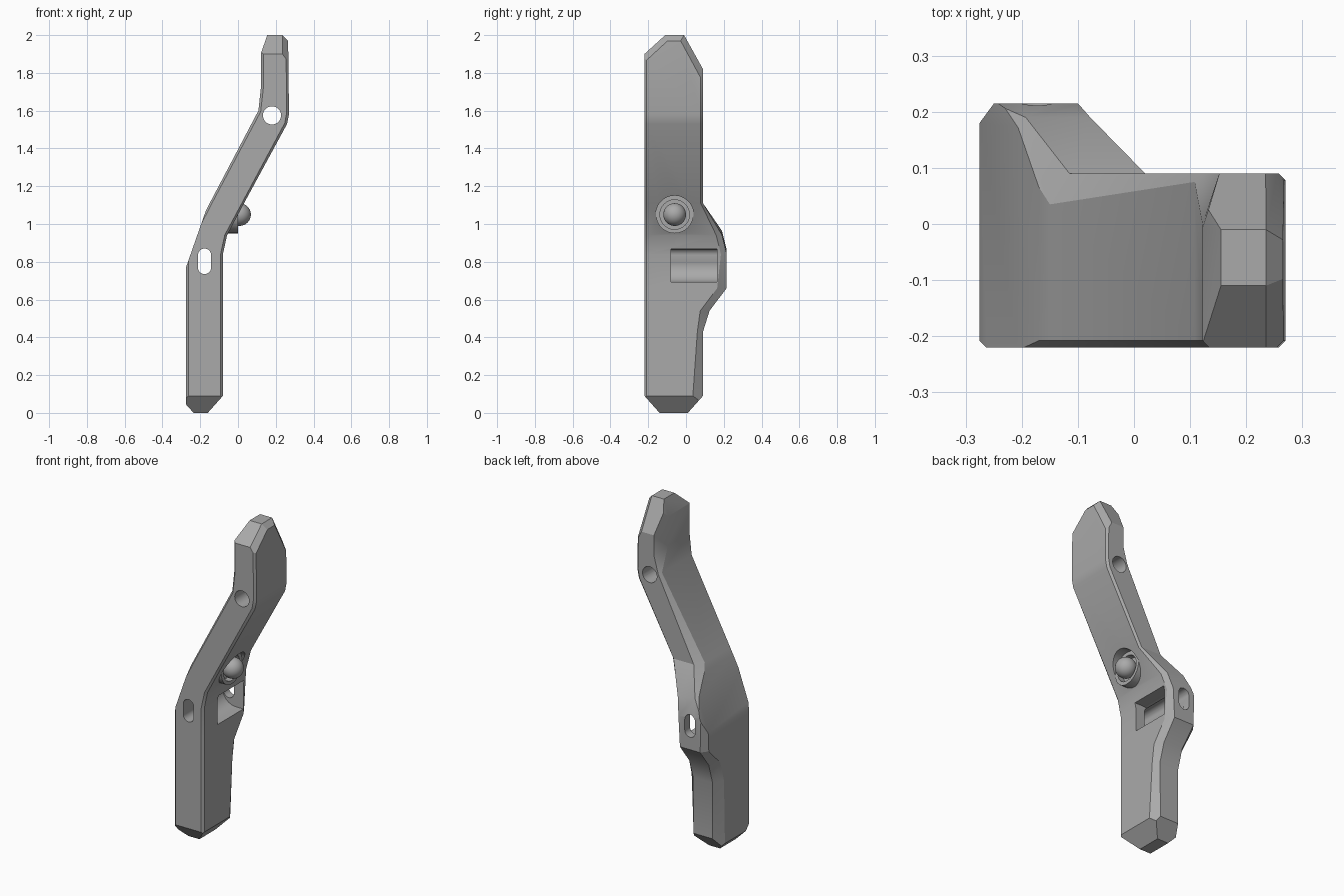
import bpy, bmesh, math
from mathutils import Vector, Matrix

if "Cube" in bpy.data.objects:
    bpy.data.objects.remove(bpy.data.objects["Cube"], do_unlink=True)

grey = bpy.data.materials.new("matte grey")
grey.use_nodes = True
colour = (0.4, 0.4, 0.4, 1)
grey.diffuse_color = colour
grey.node_tree.nodes["Principled BSDF"].inputs["Base Color"].default_value = colour


def make_object(name, bm):
    bmesh.ops.recalc_face_normals(bm, faces=bm.faces[:])
    mesh = bpy.data.meshes.new(name)
    bm.to_mesh(mesh)
    bm.free()
    mesh.materials.append(grey)
    obj = bpy.data.objects.new(name, mesh)
    bpy.context.collection.objects.link(obj)
    return obj


def activate(obj):
    bpy.ops.object.select_all(action='DESELECT')
    obj.select_set(True)
    bpy.context.view_layer.objects.active = obj


def combine(target, tool, operation):
    mod = target.modifiers.new(tool.name, 'BOOLEAN')
    mod.operation = operation
    mod.solver = 'EXACT'
    mod.object = tool
    activate(target)
    bpy.ops.object.modifier_apply(modifier=mod.name)
    bpy.data.objects.remove(tool, do_unlink=True)


def prism_y(name, profile, y0, y1):
    """Extrude an x-z outline along y."""
    bm = bmesh.new()
    face = bm.faces.new([bm.verts.new((x, y0, z)) for x, z in profile])
    new = bmesh.ops.extrude_face_region(bm, geom=[face])["geom"]
    verts = [v for v in new if isinstance(v, bmesh.types.BMVert)]
    bmesh.ops.translate(bm, verts=verts, vec=(0, y1 - y0, 0))
    return make_object(name, bm)


def cylinder_x(name, radius, x0, x1, y, z):
    bm = bmesh.new()
    place = Matrix.Translation(((x0 + x1) / 2, y, z)) @ Matrix.Rotation(math.pi / 2, 4, 'Y')
    bmesh.ops.create_cone(bm, cap_ends=True, segments=48, radius1=radius,
                          radius2=radius, depth=x1 - x0, matrix=place)
    return make_object(name, bm)


def arc(cx, cz, radius, start, end, steps=16):
    angles = [math.radians(start + (end - start) * i / steps) for i in range(steps + 1)]
    return [(cx + radius * math.cos(a), cz + radius * math.sin(a)) for a in angles]


# Sections up the bar: left z, left x, right z, right x, back y,
# then the back corner chamfers (dx, dy) for the left and right
front, edge = -0.22, 0.012
sections = [
    (0, -.275, 0, -.08, .09, .035, .07, .035, .06),
    (.43, -.275, .43, -.08, .09, .035, .06, .03, .03),
    (.55, -.275, .54, -.08, .125, .035, .06, .03, .05),
    (.66, -.275, .66, -.08, .215, .03, .04, .03, .05),
    (.87, -.275, .84, -.08, .215, .025, .03, .02, .03),
    (.97, -.223, .94, -.058, .19, .03, .04, .02, .03),
    (1.11, -.15, 1.11, .032, .09, .035, .055, edge, edge),
    (1.6, .108, 1.53, .26, .09, .015, .015, edge, edge),
    (1.73, .122, 1.58, .27, .09, .03, .09, edge, edge),
    (2, .122, 2, .265, .09, .03, .1, edge, edge),
]


def section_ring(bm, section):
    zl, xl, zr, xr, back, dxl, dyl, dxr, dyr = section
    outline = [(xl + edge, front), (xr - edge, front), (xr, front + edge),
               (xr, back - dyr), (xr - dxr, back), (xl + dxl, back),
               (xl, back - dyl), (xl, front + edge)]
    return [bm.verts.new((x, y, zl + (zr - zl) * (x - xl) / (xr - xl))) for x, y in outline]


bm = bmesh.new()
rings = [section_ring(bm, s) for s in sections]
for low, high in zip(rings, rings[1:]):
    for i in range(len(low)):
        j = (i + 1) % len(low)
        bm.faces.new((low[i], low[j], high[j], high[i]))
bm.faces.new(rings[0])
bm.faces.new(rings[-1])

# Sloping facets on both tips: point and outward direction
facets = [
    ((0, -.14, 0), (0, -.09, -.08)),
    ((0, .01, 0), (0, .09, -.08)),
    ((-.16, 0, 0), (.09, 0, -.08)),
    ((-.235, 0, 0), (-1, 0, -.9)),
    ((0, -.11, 2), (0, -.1, .11)),
    ((0, -.01, 2), (0, .18, .1)),
    ((.155, 0, 2), (-.1, 0, .035)),
    ((.235, 0, 2), (1, 0, 1)),
    ((.235, -.11, 2), (.75, -.5, .55)),
    ((.235, -.01, 2), (.75, .65, .36)),
]
for point, normal in facets:
    bmesh.ops.bisect_plane(bm, geom=bm.verts[:] + bm.edges[:] + bm.faces[:],
                           plane_co=point, plane_no=Vector(normal).normalized(),
                           clear_outer=True)
    bmesh.ops.holes_fill(bm, edges=[e for e in bm.edges if e.is_boundary], sides=0)
body = make_object("bent_bar", bm)

# Ball socket: a collar set into the slope, with a round recess above it
ball_y, ball_z = -.06, 1.05
combine(body, cylinder_x("socket_collar", .099, -.09, 0, ball_y, ball_z), 'UNION')
combine(body, cylinder_x("collar_clearance", .1, 0, .2, ball_y, ball_z), 'DIFFERENCE')
combine(body, cylinder_x("socket_hole", .078, -.04, .2, ball_y, ball_z), 'DIFFERENCE')

# Through holes and the round-floored side pocket
combine(body, prism_y("round_hole", arc(.18, 1.575, .048, 0, 348.75, 31), -1, 1), 'DIFFERENCE')
slot = arc(-.177, .835, .035, 0, 180) + arc(-.177, .77, .035, 180, 360)
combine(body, prism_y("slot_hole", slot, -1, 1), 'DIFFERENCE')
pocket = arc(-.13, .78, .088, 90, 270) + [(.1, .692), (.1, .868)]
combine(body, prism_y("side_pocket", pocket, -.08, .165), 'DIFFERENCE')

# Ball resting in the socket
bm = bmesh.new()
bmesh.ops.create_uvsphere(bm, u_segments=40, v_segments=24, radius=.06,
                          matrix=Matrix.Translation((.008, ball_y, ball_z)))
ball = make_object("ball", bm)
stem = cylinder_x("ball_stem", .035, -.06, 0, ball_y, ball_z)

for obj in (body, ball, stem):
    activate(obj)
    bpy.ops.object.shade_smooth_by_angle(angle=math.radians(25))
